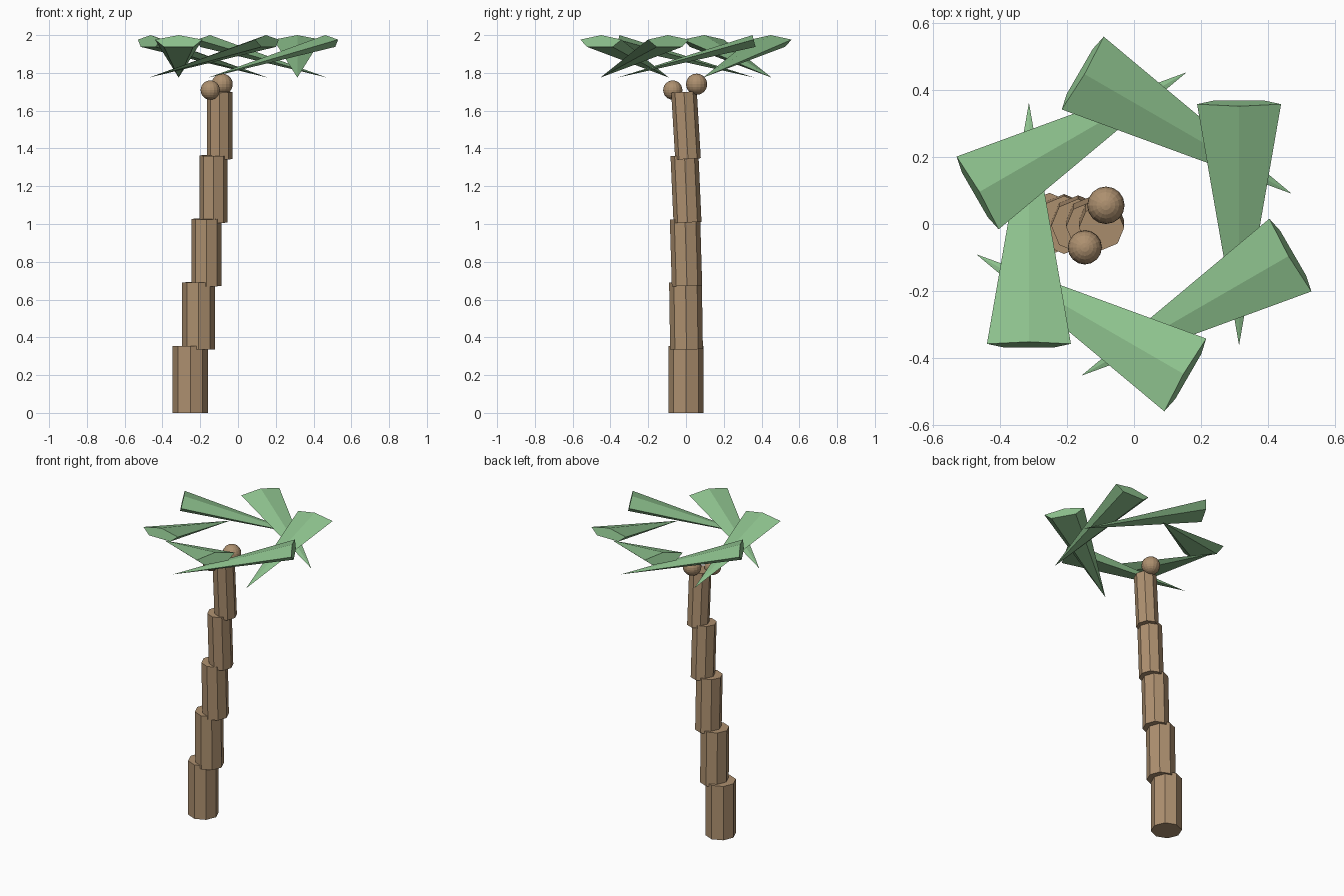
import bpy, bmesh, math
from mathutils import Matrix, Vector

if "Cube" in bpy.data.objects:
    bpy.data.objects.remove(bpy.data.objects["Cube"])


def material(name, rgb):
    m = bpy.data.materials.new(name)
    m.diffuse_color = (*rgb, 1)
    m.use_nodes = True
    m.node_tree.nodes["Principled BSDF"].inputs["Base Color"].default_value = m.diffuse_color
    return m


bark = material("bark", (0.42, 0.28, 0.16))
leaf = material("leaf", (0.27, 0.54, 0.27))


def add_object(name, bm, mat, matrix):
    bmesh.ops.recalc_face_normals(bm, faces=bm.faces)
    mesh = bpy.data.meshes.new(name)
    bm.to_mesh(mesh)
    bm.free()
    mesh.materials.append(mat)
    ob = bpy.data.objects.new(name, mesh)
    ob.matrix_world = matrix
    bpy.context.collection.objects.link(ob)
    return ob


# Trunk: five overlapping octagonal segments, each thinner and tilted further
for i, x in enumerate((-0.2525, -0.209, -0.167, -0.129, -0.097)):
    r = 0.093 - 0.0063 * i
    bm = bmesh.new()
    bmesh.ops.create_cone(bm, cap_ends=True, segments=8, radius1=r, radius2=r, depth=0.355)
    # put one corner exactly on +x
    v = bm.verts[:][0].co
    bmesh.ops.rotate(bm, verts=bm.verts, matrix=Matrix.Rotation(-math.atan2(v.y, v.x), 3, 'Z'))
    place = Matrix.Translation((x, 0, 0.1775 + 0.336 * i)) @ Matrix.Rotation(0.015 * i, 4, 'X')
    add_object(f"trunk_segment_{i + 1}", bm, bark, place)

# Coconuts
for i, (pos, r) in enumerate((((-0.147, -0.07, 1.709), 0.051), ((-0.084, 0.056, 1.74), 0.056))):
    bm = bmesh.new()
    bmesh.ops.create_uvsphere(bm, u_segments=16, v_segments=12, radius=r)
    add_object(f"coconut_{i + 1}", bm, bark, Matrix.Translation(pos))

# Fronds: flattened five-sided cones, wide end up and out, in a pinwheel
end = Vector((-0.314, -0.361, 1.9655))
tip = Vector((-0.314, 0.363, 1.775))
up = Vector((1, 0, 0)).cross(tip - end).normalized()
for i in range(6):
    bm = bmesh.new()
    apex = bm.verts.new(tip)
    ring = []
    for k in range(5):
        a = math.tau * k / 5
        ring.append(bm.verts.new(end + Vector((0.132 * math.sin(a), 0, 0)) + up * (0.0357 * math.cos(a))))
    bm.faces.new(ring)
    for k in range(5):
        bm.faces.new((ring[k], ring[(k + 1) % 5], apex))
    add_object(f"frond_{i + 1}", bm, leaf, Matrix.Rotation(math.tau * i / 6, 4, 'Z'))
